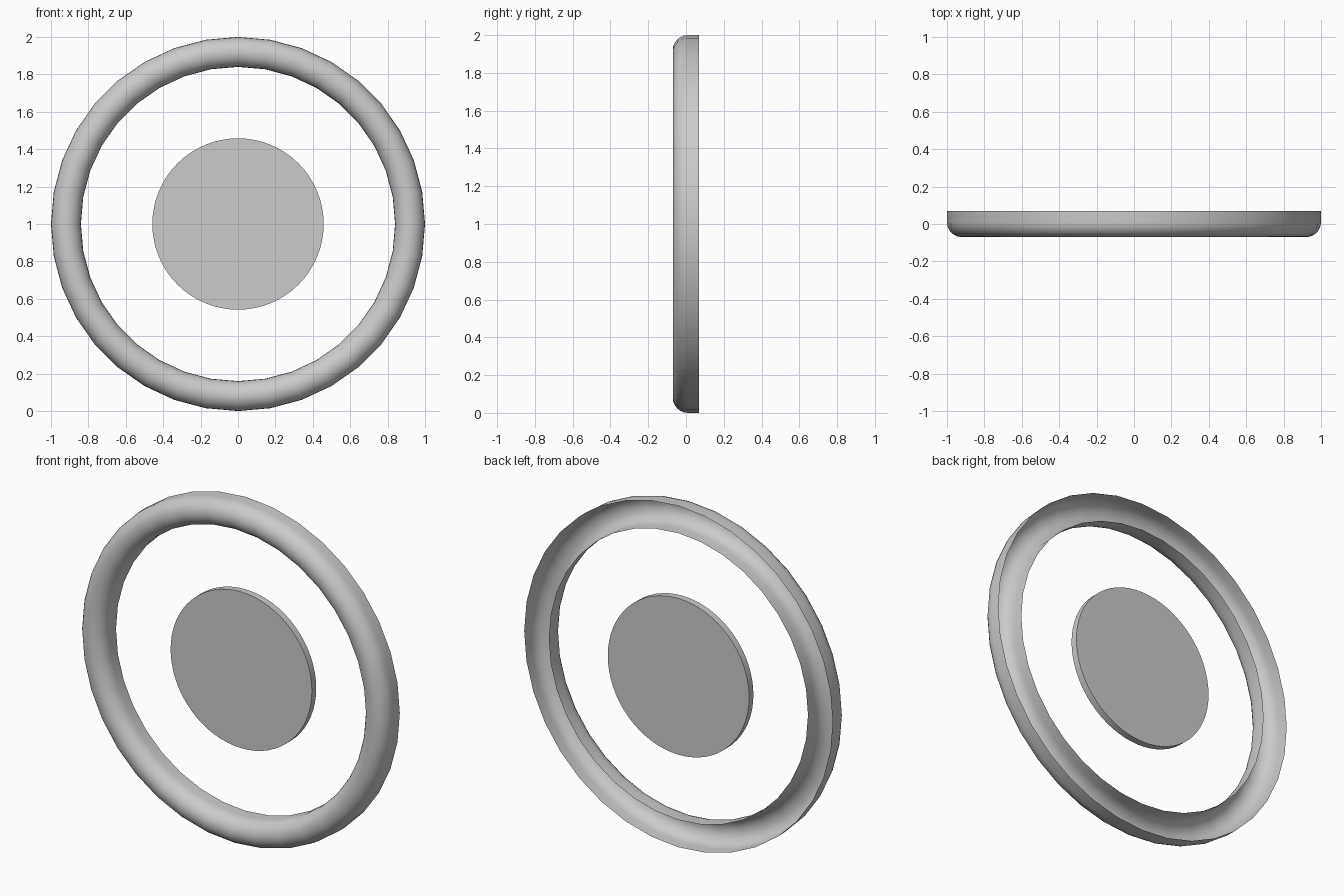
import bpy, bmesh, math

if "Cube" in bpy.data.objects:
    bpy.data.objects.remove(bpy.data.objects["Cube"])

SEG = 36          # steps around the ring
ARC = 12          # steps across the rounded front
MID, HALF = 0.92, 0.08
BACK, BEND = 0.07, 0.01


def add_object(name, bm):
    bmesh.ops.recalc_face_normals(bm, faces=bm.faces)
    mesh = bpy.data.meshes.new(name)
    bm.to_mesh(mesh)
    bm.free()
    ob = bpy.data.objects.new(name, mesh)
    bpy.context.collection.objects.link(ob)
    bpy.ops.object.select_all(action='DESELECT')
    ob.select_set(True)
    bpy.context.view_layer.objects.active = ob
    bpy.ops.object.shade_smooth_by_angle(angle=math.radians(40))
    return ob


# Outer ring: thin trough with a rounded front and an open back
profile = [(MID + HALF, BACK)]
for i in range(ARC + 1):
    a = math.pi * i / ARC
    profile.append((MID + HALF * math.cos(a), BEND - HALF * math.sin(a)))
profile.append((MID - HALF, BACK))

bm = bmesh.new()
loops = []
for s in range(SEG):
    t = 2 * math.pi * s / SEG
    loops.append([bm.verts.new((r * math.cos(t), y, 1 + r * math.sin(t)))
                  for r, y in profile])
for s in range(SEG):
    a, b = loops[s], loops[(s + 1) % SEG]
    for i in range(len(profile) - 1):
        bm.faces.new((a[i], a[i + 1], b[i + 1], b[i]))
ring = add_object("outer_ring", bm)
# the convex front must face outwards
front = min(ring.data.polygons, key=lambda p: p.center.y)
if front.normal.y > 0:
    ring.data.flip_normals()

# Centre disc, flush with the back of the ring
bm = bmesh.new()
bmesh.ops.create_cone(bm, cap_ends=True, segments=64,
                      radius1=0.458, radius2=0.458, depth=0.04)
disc = add_object("centre_disc", bm)
disc.rotation_euler = (math.pi / 2, 0, 0)
disc.location = (0, 0.05, 1.0)
